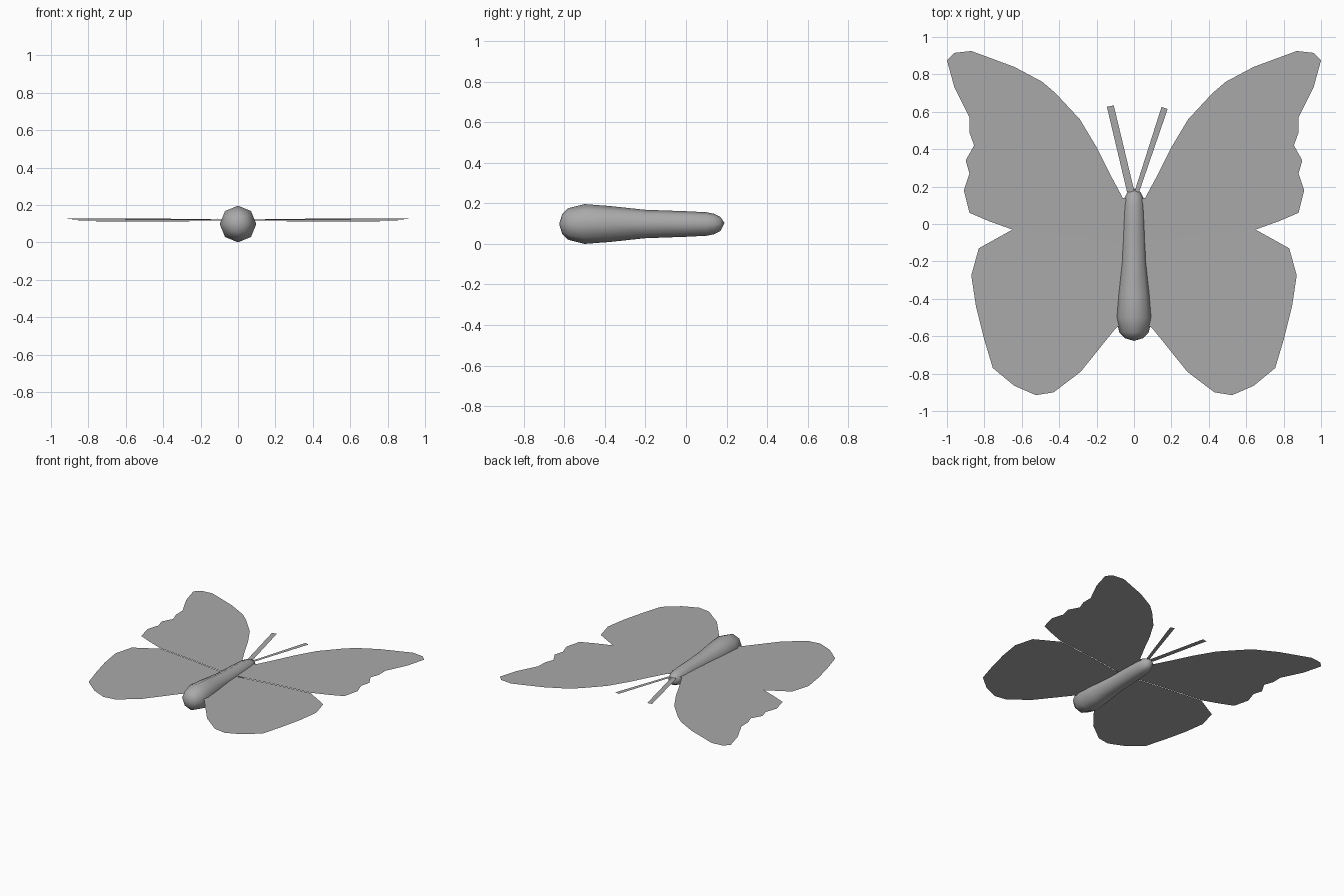
import bpy, bmesh, math

if "Cube" in bpy.data.objects:
    bpy.data.objects.remove(bpy.data.objects["Cube"])

grey = bpy.data.materials.new("mid_grey")
grey.diffuse_color = (0.4, 0.4, 0.4, 1)
grey.use_nodes = True
grey.node_tree.nodes["Principled BSDF"].inputs["Base Color"].default_value = grey.diffuse_color


def add_object(name, bm, smooth=False):
    mesh = bpy.data.meshes.new(name)
    bm.to_mesh(mesh)
    bm.free()
    mesh.materials.append(grey)
    obj = bpy.data.objects.new(name, mesh)
    bpy.context.collection.objects.link(obj)
    for p in mesh.polygons:
        p.use_smooth = smooth
    return obj


def sheet(name, outline, base, slope, side=1):
    """Flat, slightly tilted sheet facing up; side=-1 mirrors it in x."""
    bm = bmesh.new()
    face = bm.faces.new([bm.verts.new((side * x, y, base + slope * y)) for x, y in outline])
    face.normal_update()
    if face.normal.z < 0:
        face.normal_flip()
    bmesh.ops.triangulate(bm, faces=[face])
    add_object(name, bm)


# Wing outlines for the right half
fore = [(0, .12), (.06, .14), (.13, .27), (.20, .41), (.29, .56), (.42, .70), (.49, .76),
        (.64, .84), (.87, .925), (.96, .915), (1.0, .875), (.96, .73), (.88, .57),
        (.88, .49), (.855, .42), (.90, .34), (.88, .27), (.91, .18), (.88, .06),
        (.775, .015), (.65, -.03), (.35, -.06), (0, -.11)]
hind = [(0, -.11), (.35, -.06), (.65, -.03), (.83, -.13), (.87, -.275), (.845, -.44),
        (.80, -.62), (.755, -.77), (.64, -.865), (.525, -.915), (.43, -.90),
        (.285, -.79), (.10, -.56), (0, -.48)]

for label, side in (("right", 1), ("left", -1)):
    sheet(label + "_fore_wing", fore, .121, .008, side)
    sheet(label + "_hind_wing", hind, .118, .007, side)

# Antennae: thin flat strips
sheet("left_antenna", [(-.037, .17), (.003, .17), (-.108, .634), (-.145, .627)], .121, .008)
sheet("right_antenna", [(.002, .17), (.027, .17), (.18, .615), (.147, .626)], .121, .008)

# Body: eight-sided tapered tube, rings of (y, radius)
rings = [(-.61, .05), (-.58, .078), (-.50, .098), (-.38, .089), (-.20, .070),
         (.0, .063), (.10, .058), (.14, .050), (.17, .035)]
centre = .098
bm = bmesh.new()
loops = [[bm.verts.new((r * math.sin(i * math.pi / 4), y, centre + r * math.cos(i * math.pi / 4)))
          for i in range(8)] for y, r in rings]
tail = bm.verts.new((0, -.625, centre))
head = bm.verts.new((0, .19, centre + .005))
for i in range(8):
    j = (i + 1) % 8
    for a, b in zip(loops, loops[1:]):
        bm.faces.new((a[i], a[j], b[j], b[i]))
    bm.faces.new((tail, loops[0][j], loops[0][i]))
    bm.faces.new((head, loops[-1][i], loops[-1][j]))
bmesh.ops.recalc_face_normals(bm, faces=bm.faces)
add_object("body", bm, smooth=True)
